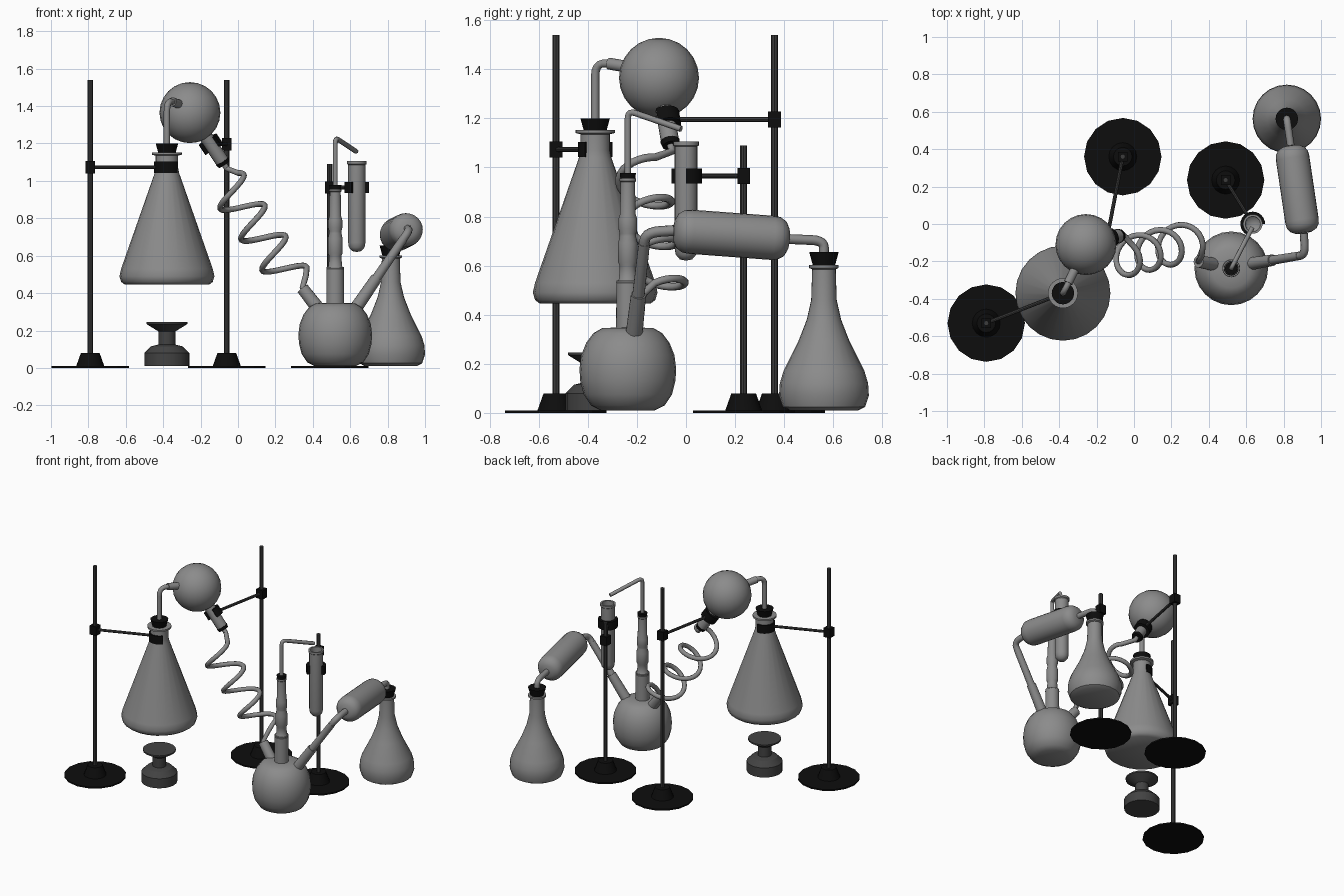
import bpy, bmesh, math
from mathutils import Vector, Matrix

cube = bpy.data.objects.get("Cube")
if cube:
    bpy.data.objects.remove(cube, do_unlink=True)


def material(name, value):
    m = bpy.data.materials.new(name)
    m.use_nodes = True
    color = (value, value, value, 1)
    m.diffuse_color = color
    m.node_tree.nodes["Principled BSDF"].inputs["Base Color"].default_value = color
    return m


GLASS = material("grey glass", 0.26)
METAL = material("dark metal", 0.045)
RUBBER = material("black rubber", 0.004)
IRON = material("burner iron", 0.055)
UP = Vector((0, 0, 1))


def smooth(obj, angle=40):
    bpy.ops.object.select_all(action='DESELECT')
    obj.select_set(True)
    bpy.context.view_layer.objects.active = obj
    bpy.ops.object.shade_smooth_by_angle(angle=math.radians(angle))


def finish(name, bm, mat, matrix=Matrix(), angle=40):
    bmesh.ops.recalc_face_normals(bm, faces=bm.faces)
    me = bpy.data.meshes.new(name)
    bm.to_mesh(me)
    bm.free()
    me.materials.append(mat)
    obj = bpy.data.objects.new(name, me)
    bpy.context.collection.objects.link(obj)
    obj.matrix_world = matrix
    smooth(obj, angle)
    return obj


def frame(origin, axis, side=None):
    """Local z along axis, local x towards side."""
    z = Vector(axis).normalized()
    s = Vector(side) if side else (Vector((1, 0, 0)) if abs(z.x) < 0.9 else Vector((0, 1, 0)))
    x = (s - z * s.dot(z)).normalized()
    y = z.cross(x)
    rot = Matrix((x, y, z)).transposed().to_4x4()
    return Matrix.Translation(Vector(origin)) @ rot


def lathe(name, origin, profile, mat, axis=UP, sides=24, side=None, sweep=360, angle=40):
    """Spin a (radius, height) profile; a partial sweep uses a closed profile."""
    bm = bmesh.new()
    verts = [bm.verts.new((r, 0, z)) for r, z in profile]
    edges = [bm.edges.new(p) for p in zip(verts, verts[1:])]
    if sweep < 360:
        edges.append(bm.edges.new((verts[-1], verts[0])))
        bmesh.ops.rotate(bm, verts=verts, matrix=Matrix.Rotation(-math.radians(sweep) / 2, 3, 'Z'))
    bmesh.ops.spin(bm, geom=verts + edges, axis=UP, cent=(0, 0, 0),
                   angle=math.radians(sweep), steps=sides)
    bmesh.ops.remove_doubles(bm, verts=bm.verts, dist=1e-5)
    if sweep < 360:
        bmesh.ops.holes_fill(bm, edges=bm.edges, sides=0)
    return finish(name, bm, mat, frame(origin, axis, side), angle)


def rod(name, a, b, r, mat, r2=None, sides=16):
    a, b = Vector(a), Vector(b)
    h = (b - a).length
    return lathe(name, a, [(0, 0), (r, 0), (r2 or r, h), (0, h)], mat, b - a, sides)


def rounded(points, bend=0.05):
    """Replace each inner corner of a path with a short arc."""
    pts = [Vector(p) for p in points]
    out = [pts[0]]
    for a, p, b in zip(pts, pts[1:], pts[2:]):
        s = p + (a - p).normalized() * min(bend, (a - p).length / 2)
        e = p + (b - p).normalized() * min(bend, (b - p).length / 2)
        out += [s * (1 - t) ** 2 + p * 2 * t * (1 - t) + e * t * t for t in (i / 5 for i in range(6))]
    return out + [pts[-1]]


def tube(name, points, r, mat=GLASS):
    cu = bpy.data.curves.new(name, 'CURVE')
    cu.dimensions = '3D'
    cu.bevel_depth = r
    cu.bevel_resolution = 2
    cu.use_fill_caps = True
    sp = cu.splines.new('POLY')
    sp.points.add(len(points) - 1)
    for q, p in zip(sp.points, points):
        q.co = (*p, 1)
    cu.materials.append(mat)
    obj = bpy.data.objects.new(name, cu)
    bpy.context.collection.objects.link(obj)
    bpy.ops.object.select_all(action='DESELECT')
    obj.select_set(True)
    bpy.context.view_layer.objects.active = obj
    bpy.ops.object.convert(target='MESH')
    smooth(bpy.context.object, 50)


def stand(label, x, y, height, grip, grip_axis, grip_r):
    """Round base, foot, pole, and an arm holding an open clamp at grip."""
    lathe(label + "_stand_base", (x, y, 0), [(0, 0), (.207, 0), (.207, .01), (0, .01)], RUBBER, sides=16, angle=20)
    lathe(label + "_stand_foot", (x, y, .01), [(.075, 0), (.05, .07), (0, .07)], RUBBER, sides=16)
    rod(label + "_stand_pole", (x, y, .05), (x, y, height), .014, METAL, sides=8)
    hub = Vector((x, y, grip[2]))
    bm = bmesh.new()
    bmesh.ops.create_cube(bm, size=1, matrix=Matrix.Diagonal((.052, .052, .065, 1)))
    finish(label + "_pole_boss", bm, RUBBER, Matrix.Translation(hub))
    arm = hub - Vector(grip)
    rod(label + "_clamp_arm", hub, Vector(grip) + arm.normalized() * grip_r, .01, METAL, sides=8)
    lathe(label + "_clamp_jaw", grip,
          [(grip_r, -.03), (grip_r + .02, -.03), (grip_r + .02, .03), (grip_r, .03)],
          RUBBER, grip_axis, 16, arm, 245)


def stopper(name, origin, h=.055, axis=UP, r=.045, r2=.06):
    lathe(name, origin, [(0, 0), (r, 0), (r2, h), (0, h)], RUBBER, axis, 20)


# Conical flask with stopper, held above the burner
cx, cy = -.38, -.37
lathe("conical_flask", (cx, cy, 0),
      [(0, .445), (.225, .445), (.245, .46), (.254, .49), (.245, .53), (.066, 1.04), (.06, 1.07),
       (.06, 1.135), (.08, 1.14), (.08, 1.152), (.045, 1.152), (.045, 1.1)], GLASS)
stopper("conical_flask_stopper", (cx, cy, 1.145))

# Burner
lathe("burner", (cx, cy, 0),
      [(0, .01), (.12, .01), (.12, .08), (.085, .115), (.045, .125), (.045, .195),
       (.11, .235), (.11, .245), (0, .245)], IRON, sides=20, angle=25)

# Round bulb with delivery tube, sleeve and sloping neck
bulb = Vector((-.257, -.11, 1.365))
R = .163
lathe("round_bulb", bulb, [(R * math.sin(math.pi * i / 12), -R * math.cos(math.pi * i / 12))
                           for i in range(13)], GLASS)
tube("delivery_tube", rounded([(cx, cy, 1.19), (cx, cy, 1.432), (-.315, -.25, 1.412)], .06), .017)
rod("bulb_sleeve", (-.352, -.315, 1.423), (-.30, -.21, 1.405), .024, GLASS)
neck_end = Vector((-.075, -.062, 1.09))
slope = (neck_end - bulb).normalized()
rod("bulb_neck", bulb + slope * .14, neck_end - slope * .01, .037, GLASS)
stopper("bulb_neck_stopper", neck_end - slope * .02, .022, slope, .04, .034)

# Cooling coil: tilted helix joining the bulb neck and the side neck
coil = [neck_end, neck_end + slope * .03]
for i in range(79):
    t = -.1 + 3.15 * i / 78
    a = 2 * math.pi * t
    coil.append(Vector((-.06 + .112 * t + .09 * math.cos(a), -.18 + .0275 * t - .1 * math.sin(a),
                        .984 - .165 * t + .051 * math.cos(a))))
coil += [Vector((.362, -.17, .49)), Vector((.345, -.2, .43)), Vector((.36, -.202, .405))]
tube("cooling_coil", coil, .016)

# Three-necked reaction flask
fx, fy = .52, -.237
lathe("reaction_flask", (fx, fy, 0),
      [(0, .01), (.11, .01), (.15, .03), (.18, .075), (.194, .13), (.197, .18), (.19, .235),
       (.17, .285), (.14, .325), (.105, .345), (.048, .348), (.046, .54), (0, .54)], GLASS)
rod("left_inlet_neck", (.45, -.22, .29), (.345, -.2, .425), .037, GLASS, .033)

# Fractionating column on the middle neck
lathe("column", (fx, fy, 0),
      [(.048, .53), (.036, .545), (.033, .6), (.04, .615), (.04, .69), (.033, .72), (.033, .73),
       (.038, .75), (.038, .79), (.032, .81), (.029, .94), (.034, .945), (.034, .955), (0, .955)], GLASS)
stopper("column_stopper", (fx, fy, .95), .028, UP, .03, .033)
tube("column_outlet_tube", rounded([(fx, fy, .97), (fx, fy, 1.232), (.632, -.02, 1.157)], .035), .013)

# Test tube with open mouth
px, py = .635, 0
lathe("test_tube", (px, py, 0),
      [(0, .62), (.025, .625), (.042, .645), (.046, .67), (.046, 1.085), (.052, 1.09), (.052, 1.105),
       (.04, 1.105), (.038, .68), (0, .65)], GLASS)

# Outlet arm to the condenser capsule
foot, top = Vector((.61, -.215, .29)), Vector((.915, -.165, .735))
rod("right_outlet_neck", foot, foot.lerp(top, .43), .035, GLASS, .031)
rod("outlet_joint", foot.lerp(top, .43), foot.lerp(top, .9), .025, GLASS, .023)
start, stop = Vector((.908, -.05, .743)), Vector((.838, .42, .708))
tube("outlet_tube", rounded([foot.lerp(top, .85), top, start], .06), .022)
L = (stop - start).length
lathe("condenser_capsule", start,
      [(0, 0), (.045, .004), (.072, .018), (.087, .042), (.09, .07), (.09, L - .07),
       (.087, L - .042), (.072, L - .018), (.045, L - .004), (0, L)], GLASS, stop - start)

# Receiving flask
rx, ry = .817, .562
tube("receiver_tube", rounded([stop, (rx, ry, .702), (rx, ry, .645)], .05), .02)
lathe("receiving_flask", (rx, ry, 0),
      [(0, .01), (.14, .01), (.168, .025), (.183, .07), (.18, .12), (.165, .17), (.105, .29), (.07, .38),
       (.052, .46), (.048, .585), (.06, .59), (.06, .602), (.042, .602), (.042, .57)], GLASS)
stopper("receiving_flask_stopper", (rx, ry, .6))

# Stands and clamps
stand("left", -.79, -.53, 1.54, (cx, cy, 1.073), UP, .05)
stand("middle", -.06, .36, 1.54, bulb + slope * .205, slope, .037)
stand("right", .49, .235, 1.09, (px, py, .965), UP, .046)
